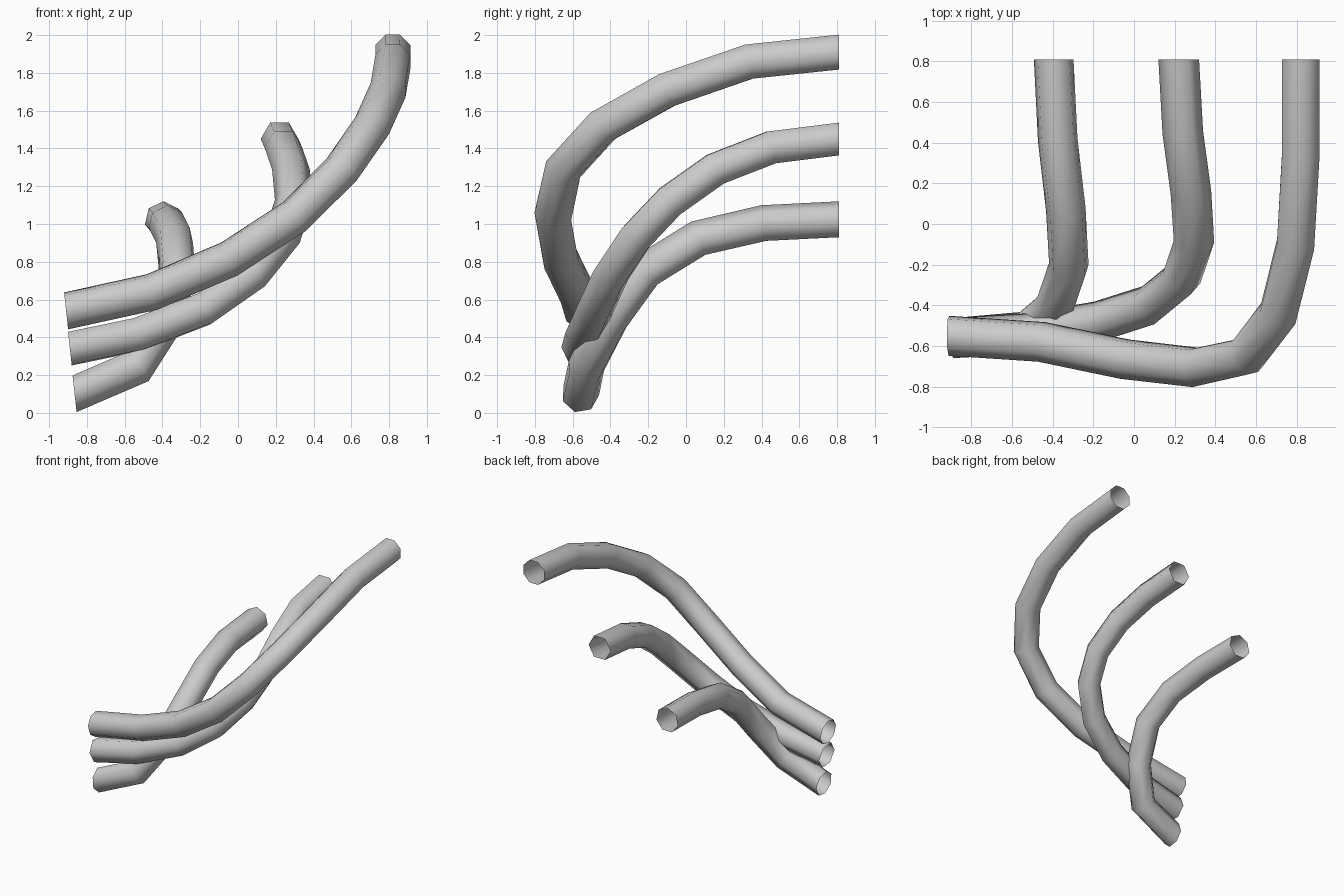
import bpy, bmesh, math
from mathutils import Vector

if "Cube" in bpy.data.objects:
    bpy.data.objects.remove(bpy.data.objects["Cube"])


def tube(name, path, sides, phase, radius=0.1):
    """Open, smooth-shaded pipe swept along a path (from the back mouth forward)."""
    pts = [Vector(p) for p in reversed(path)]
    n = len(pts)
    tangents = []
    for i in range(n):
        if i == 0:
            t = Vector((0, -1, 0))            # rear mouth faces straight back
        elif i == n - 1:
            t = Vector((-1, 0, -0.11))        # front mouth faces left
        else:
            t = (pts[i + 1] - pts[i]).normalized() + (pts[i] - pts[i - 1]).normalized()
        tangents.append(t.normalized())

    bm = bmesh.new()
    side, up = Vector((1, 0, 0)), Vector((0, 0, 1))
    rings = []
    for i in range(n):
        if i:
            # carry the cross-section along without twisting
            q = tangents[i - 1].rotation_difference(tangents[i])
            side, up = q @ side, q @ up
        ring = []
        for k in range(sides):
            a = phase + 2 * math.pi * k / sides
            ring.append(bm.verts.new(pts[i] + radius * (math.cos(a) * side + math.sin(a) * up)))
        rings.append(ring)
    for r0, r1 in zip(rings, rings[1:]):
        for k in range(sides):
            j = (k + 1) % sides
            bm.faces.new((r0[k], r0[j], r1[j], r1[k])).smooth = True
    bmesh.ops.recalc_face_normals(bm, faces=bm.faces)
    mesh = bpy.data.meshes.new(name)
    bm.to_mesh(mesh)
    bm.free()
    obj = bpy.data.objects.new(name, mesh)
    bpy.context.collection.objects.link(obj)
    return obj


# Longest pipe, sweeping up to the right
tube("upper_pipe", [
    (-0.91, -0.55, 0.54), (-0.455, -0.58, 0.64), (-0.045, -0.665, 0.815),
    (0.30, -0.705, 1.04), (0.55, -0.65, 1.29), (0.71, -0.44, 1.52),
    (0.795, -0.10, 1.71), (0.82, 0.335, 1.86), (0.82, 0.81, 1.91)],
    8, math.pi / 8)

# Middle pipe
tube("middle_pipe", [
    (-0.89, -0.56, 0.34), (-0.53, -0.54, 0.415), (-0.18, -0.48, 0.55),
    (0.07, -0.40, 0.725), (0.235, -0.265, 0.93), (0.295, -0.085, 1.12),
    (0.28, 0.155, 1.29), (0.24, 0.45, 1.405), (0.22, 0.81, 1.45)],
    6, 0)

# Short lower pipe
tube("lower_pipe", [
    (-0.865, -0.56, 0.10), (-0.54, -0.53, 0.24), (-0.385, -0.40, 0.49),
    (-0.32, -0.21, 0.75), (-0.335, 0.065, 0.92), (-0.375, 0.41, 1.0),
    (-0.395, 0.81, 1.02)],
    7, math.pi / 2)
